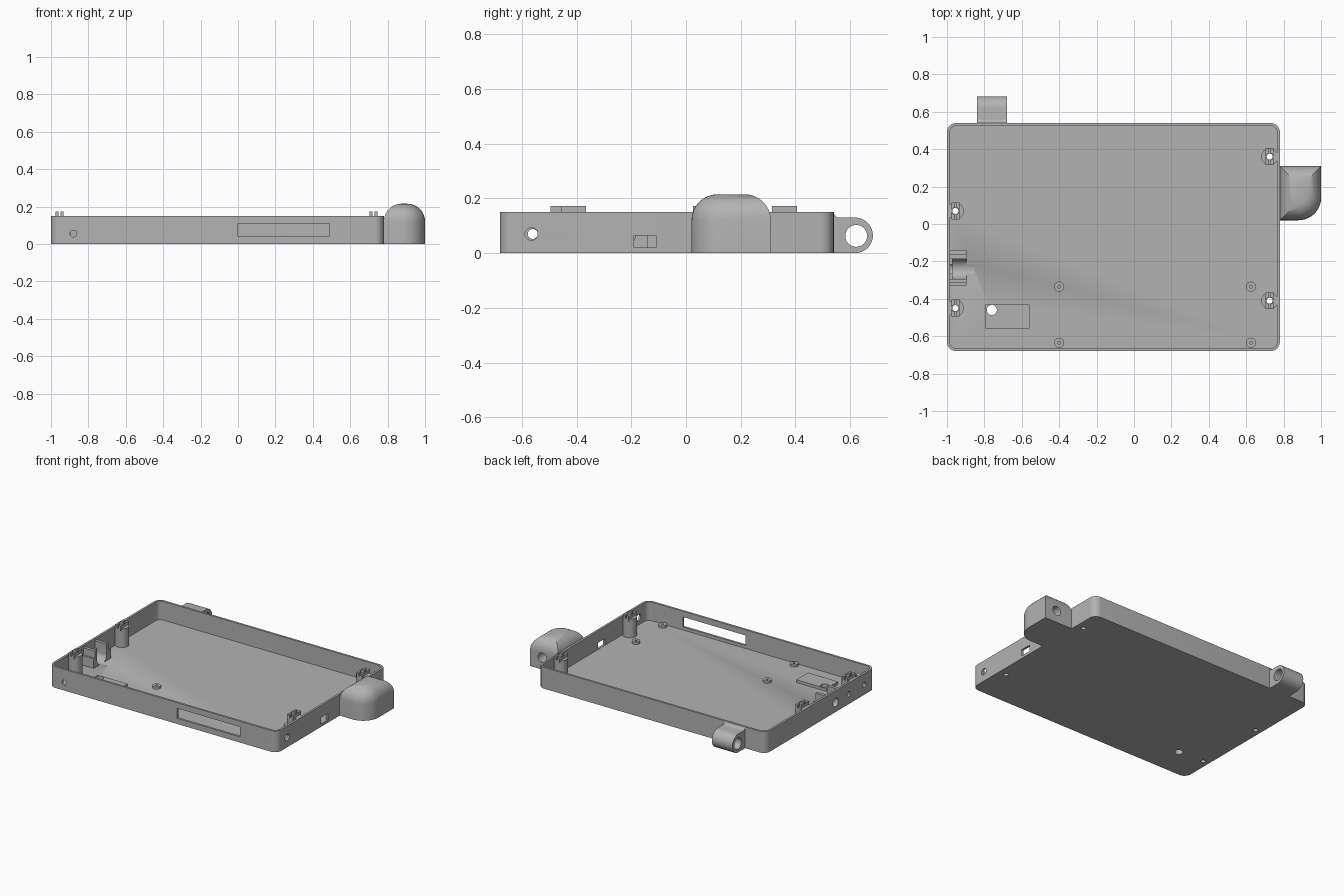
import bpy, bmesh, math
from mathutils import Vector, Matrix

cube = bpy.data.objects.get("Cube")
if cube:
    bpy.data.objects.remove(cube, do_unlink=True)

GREY = (0.45, 0.45, 0.45, 1)
mat = bpy.data.materials.new("plain grey")
mat.use_nodes = True
mat.diffuse_color = GREY
mat.node_tree.nodes["Principled BSDF"].inputs["Base Color"].default_value = GREY

FLOOR, TOP, WALL = 0.018, 0.15, 0.015
X0, X1, Y0, Y1 = -1.0, 0.78, -0.68, 0.54


def finish(name, bm):
    bmesh.ops.recalc_face_normals(bm, faces=bm.faces)
    mesh = bpy.data.meshes.new(name)
    bm.to_mesh(mesh)
    bm.free()
    mesh.materials.append(mat)
    obj = bpy.data.objects.new(name, mesh)
    bpy.context.collection.objects.link(obj)
    return obj


def prism(name, pts, lo, hi, axis="z"):
    """Extrude a flat outline along z, or a (y, z) outline along x."""
    place = (lambda p: (p[0], p[1], lo)) if axis == "z" else (lambda p: (lo, p[0], p[1]))
    bm = bmesh.new()
    face = bm.faces.new([bm.verts.new(place(p)) for p in pts])
    ext = bmesh.ops.extrude_face_region(bm, geom=[face])
    move = Vector((0, 0, hi - lo)) if axis == "z" else Vector((hi - lo, 0, 0))
    bmesh.ops.translate(bm, verts=[v for v in ext["geom"] if isinstance(v, bmesh.types.BMVert)], vec=move)
    return finish(name, bm)


def box(name, x0, x1, y0, y1, z0, z1):
    return prism(name, [(x0, y0), (x1, y0), (x1, y1), (x0, y1)], z0, z1)


def cyl(name, centre, r, length, axis="z", n=32):
    bm = bmesh.new()
    turn = {"z": Matrix(), "x": Matrix.Rotation(math.pi / 2, 4, "Y"),
            "y": Matrix.Rotation(math.pi / 2, 4, "X")}[axis]
    bmesh.ops.create_cone(bm, cap_ends=True, segments=n, radius1=r, radius2=r, depth=length,
                          matrix=Matrix.Translation(centre) @ turn)
    return finish(name, bm)


def arc(cx, cy, r, a0, a1, n=8):
    angles = [math.radians(a0 + (a1 - a0) * i / n) for i in range(n + 1)]
    return [(cx + r * math.cos(a), cy + r * math.sin(a)) for a in angles]


def rounded(x0, x1, y0, y1, r):
    return (arc(x1 - r, y0 + r, r, -90, 0) + arc(x1 - r, y1 - r, r, 0, 90)
            + arc(x0 + r, y1 - r, r, 90, 180) + arc(x0 + r, y0 + r, r, 180, 270))


def cut(obj, *cutters):
    """Subtract each cutter, bake the result and delete the cutters."""
    for c in cutters:
        c.hide_render = True
        mod = obj.modifiers.new("cut", "BOOLEAN")
        mod.operation, mod.object, mod.solver = "DIFFERENCE", c, "EXACT"
    bpy.context.view_layer.update()
    mesh = bpy.data.meshes.new_from_object(obj.evaluated_get(bpy.context.evaluated_depsgraph_get()))
    obj.modifiers.clear()
    obj.data = mesh
    for c in cutters:
        bpy.data.objects.remove(c, do_unlink=True)
    return obj


bosses = {"left_rear": (0.725, 0.36), "left_front": (0.725, -0.41),
          "right_rear": (-0.955, 0.07), "right_front": (-0.955, -0.45)}
CABLE_Y = -0.24


def bore(x, y, r=0.016):
    return cyl("bore", (x, y, 0.1), r, 0.4, n=24)


def groove():
    pts = arc(CABLE_Y, 0.068, 0.055, 180, 360, 16) + [(CABLE_Y + 0.055, 0.3), (CABLE_Y - 0.055, 0.3)]
    return prism("groove", pts, -0.97, -0.855, "x")


# Open tray with wall openings and floor holes
tray = prism("tray", rounded(X0, X1, Y0, Y1, 0.05), 0, TOP)
cut(tray,
    prism("cavity", rounded(X0 + WALL, X1 - WALL, Y0 + WALL, Y1 - WALL, 0.035), FLOOR, 0.3),
    box("front_slot", 0, 0.49, Y0 - 0.05, Y0 + 0.05, 0.04, 0.11),
    box("side_window", X1 - 0.05, X1 + 0.05, -0.19, -0.11, 0.02, 0.065),
    cyl("side_hole", (X1, -0.565, 0.07), 0.023, 0.1, "x"),
    cyl("front_hole", (-0.88, Y0, 0.055), 0.018, 0.1, "y"),
    cyl("cable_hole", (X0, CABLE_Y, 0.068), 0.03, 0.1, "x"),
    cyl("small_hole_a", (X0, -0.385, 0.07), 0.018, 0.06, "x"),
    cyl("small_hole_b", (X0, -0.56, 0.07), 0.018, 0.06, "x"),
    groove(), bore(-0.76, -0.46, 0.027),
    *[bore(x, y) for x, y in bosses.values()])

# Screw bosses, each with a split locating tab on top
for name, (x, y) in bosses.items():
    cut(cyl(name + "_boss", (x, y, (TOP + 0.01) / 2), 0.045, TOP - 0.01), bore(x, y))
    cut(box(name + "_tab", x - 0.022, x + 0.022, y - 0.045, y + 0.045, TOP - 0.015, 0.172),
        bore(x, y, 0.02), box("tab_slot", x - 0.006, x + 0.006, y - 0.1, y + 0.1, TOP, 0.3))

# Small standoffs on the floor
for i, (x, y) in enumerate([(-0.4, -0.335), (0.625, -0.335), (-0.4, -0.635), (0.625, -0.635)]):
    cut(cyl(f"standoff_{i + 1}", (x, y, FLOOR + 0.006), 0.027, 0.02),
        cyl("pilot_hole", (x, y, FLOOR + 0.02), 0.008, 0.03, n=16))

# Raised pad with a hole
cut(box("floor_pad", -0.795, -0.56, -0.56, -0.43, 0.01, FLOOR + 0.02), bore(-0.76, -0.46, 0.027))

# Cable cradle against the right wall
cut(box("cable_cradle", X0 + 0.01, -0.895, -0.33, -0.14, 0.01, 0.085),
    groove(), cyl("cradle_hole", (X0, CABLE_Y, 0.068), 0.03, 0.1, "x"))
for name, side in (("front", -1), ("rear", 1)):
    y = CABLE_Y + side * 0.065
    box(f"cradle_{name}_arm", X0 + 0.01, -0.895, y - 0.011, y + 0.011, 0.02, 0.135)

# Side housing with a domed top and a blind hole in its back
outline = [(X1, 0.02)] + arc(0.88, 0.14, 0.12, -90, 0, 10) + [(1.0, 0.31), (X1, 0.31)]
housing = prism("side_housing", outline, 0, 0.215)
bm = bmesh.new()
bm.from_mesh(housing.data)
rim = [e for e in bm.edges if all(v.co.z > 0.2 for v in e.verts)]
bmesh.ops.bevel(bm, geom=rim, offset=0.095, offset_type="OFFSET", segments=8,
                profile=0.5, affect="EDGES", clamp_overlap=False)
bm.to_mesh(housing.data)
bm.free()
cut(housing, cyl("housing_hole", (0.905, 0.31, 0.085), 0.033, 0.3, "y"))

# Hinge lug on the back, with a fillet where it meets the wall
lug = [(Y1 - 0.01, 0), (0.618, 0)] + arc(0.618, 0.065, 0.065, -90, 90, 20)[1:]
lug += arc(0.56, 0.15, 0.02, 270, 180, 5) + [(Y1 - 0.01, 0.15)]
cut(prism("hinge_lug", lug, -0.84, -0.68, "x"), cyl("pin_hole", (-0.76, 0.622, 0.063), 0.04, 0.4, "x"))

# Smooth the curves and keep the edges sharp
bpy.ops.object.select_all(action="DESELECT")
for obj in bpy.context.collection.objects:
    if obj.type == "MESH" and mat.name in obj.data.materials:
        obj.select_set(True)
        bpy.context.view_layer.objects.active = obj
bpy.ops.object.shade_smooth_by_angle(angle=math.radians(30))
